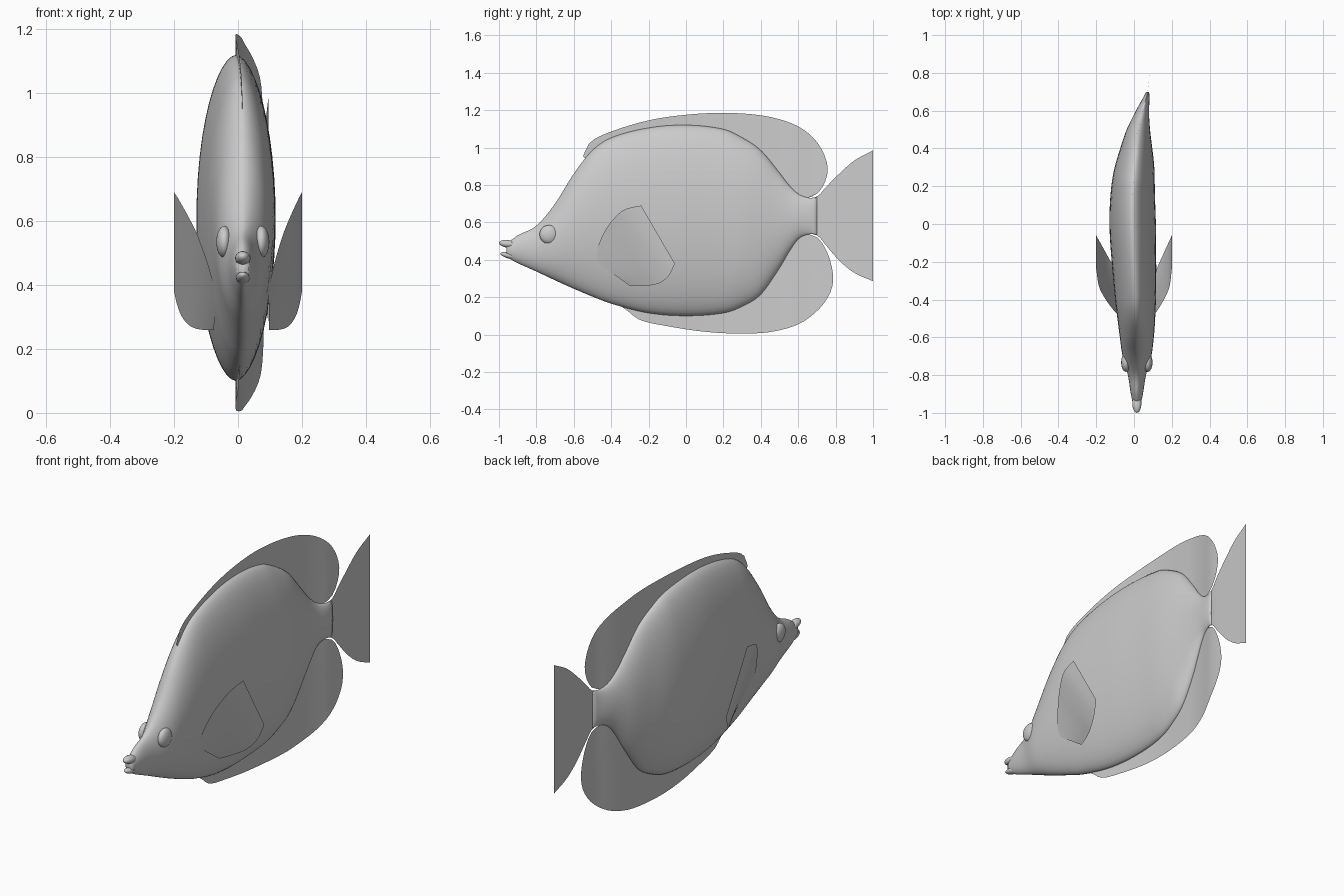
import bpy, bmesh, math

if "Cube" in bpy.data.objects:
    bpy.data.objects.remove(bpy.data.objects["Cube"])


def spline(keys, t):
    """Catmull-Rom style (Hermite) interpolation of rows (t, a, b, ...)."""
    t = max(keys[0][0], min(keys[-1][0], t))
    i = 0
    while i < len(keys) - 2 and t > keys[i + 1][0]:
        i += 1
    p, q = keys[i], keys[i + 1]
    o, r = keys[max(i - 1, 0)], keys[min(i + 2, len(keys) - 1)]
    h = q[0] - p[0]
    u = (t - p[0]) / h
    out = []
    for k in range(1, len(p)):
        m0 = (q[k] - o[k]) / (q[0] - o[0]) * h
        m1 = (r[k] - p[k]) / (r[0] - p[0]) * h
        out.append((2*u**3 - 3*u**2 + 1) * p[k] + (u**3 - 2*u**2 + u) * m0
                   + (3*u**2 - 2*u**3) * q[k] + (u**3 - u**2) * m1)
    return out


def sample(points, n):
    """Smooth path through points, n + 1 samples evenly spread by length."""
    keys, d = [], 0.0
    for i, p in enumerate(points):
        if i:
            d += math.dist(p, points[i - 1])
        keys.append((d, *p))
    return [spline(keys, d * i / n) for i in range(n + 1)]


def make(name, verts, faces):
    me = bpy.data.meshes.new(name)
    me.from_pydata(verts, [], faces)
    bm = bmesh.new()
    bm.from_mesh(me)
    bmesh.ops.recalc_face_normals(bm, faces=bm.faces)
    bm.to_mesh(me)
    bm.free()
    me.shade_smooth()
    ob = bpy.data.objects.new(name, me)
    bpy.context.collection.objects.link(ob)
    return ob


# Sideways bend of the swimming body: y, x
BEND = [(-1, .015), (-.6, .015), (-.4, .008), (0, -.007), (.2, -.005), (.4, .012),
        (.5, .023), (.6, .045), (.7, .072), (.85, .085), (1, .095)]
# Body stations: y, top z, bottom z, half width
BODY = [(-.96, .485, .415, .019), (-.9, .53, .382, .032), (-.8, .582, .337, .048),
        (-.7, .70, .29, .076), (-.6, .86, .245, .09), (-.5, .985, .203, .1),
        (-.4, 1.052, .165, .108), (-.2, 1.105, .115, .118), (0, 1.12, .10, .123),
        (.2, 1.098, .115, .115), (.3, 1.053, .15, .105), (.4, .985, .215, .085),
        (.5, .865, .355, .062), (.55, .80, .44, .048), (.6, .752, .51, .035),
        (.65, .732, .535, .022), (.7, .732, .535, .008)]


def bend(y):
    return spline(BEND, y)[0]


# Body: lens-shaped rings lofted along y
N, M = 96, 48
verts, faces = [], []
for i in range(N + 1):
    y = -.96 + 1.66 * i / N
    top, bot, w = spline(BODY, y)
    for j in range(M):
        a = 2 * math.pi * j / M
        c = math.cos(a)
        verts.append((bend(y) + w * math.copysign(abs(c) ** 1.12, c), y,
                      (top + bot) / 2 + (top - bot) / 2 * math.sin(a)))
for i in range(N):
    for j in range(M):
        k = (j + 1) % M
        faces.append((i*M + j, i*M + k, (i+1)*M + k, (i+1)*M + j))
faces += [tuple(range(M)), tuple(range(N*M, N*M + M))]
make("body", verts, faces)


# Eyes and lips
def ball(name, loc, size, tilt=0):
    bpy.ops.mesh.primitive_uv_sphere_add(segments=24, ring_count=14, radius=1,
                                         location=loc, rotation=(tilt, 0, 0))
    ob = bpy.context.object
    ob.name = name
    ob.scale = size
    bpy.ops.object.shade_smooth()


for side, s in (("left", 1), ("right", -1)):
    ball("eye_" + side, (.015 + s * .058, -.733, .535), (.025, .05, .05))
ball("upper_lip", (.015, -.95, .484), (.024, .05, .021), -.15)
ball("lower_lip", (.015, -.945, .422), (.021, .048, .016), -.25)


# Thin fins: a sheet stretched between two (y, z) paths, following the bend
def fin(name, outer, inner, n=48, rows=8):
    A, B = sample(outer, n), sample(inner, n)
    vs, fs = [], []
    for i in range(n + 1):
        for j in range(rows + 1):
            u = j / rows
            y = A[i][0] * (1 - u) + B[i][0] * u
            z = A[i][1] * (1 - u) + B[i][1] * u
            vs.append((bend(y), y, z))
    R = rows + 1
    for i in range(n):
        for j in range(rows):
            fs.append((i*R + j, i*R + j + 1, (i+1)*R + j + 1, (i+1)*R + j))
    make(name, vs, fs)


def body_edge(y0, y1, side, inset):
    ys = [y0 + (y1 - y0) * i / 24 for i in range(25)]
    return [(y, spline(BODY, y)[side] + inset) for y in ys]


fin("dorsal_fin",
    [(-.55, .955), (-.51, 1.03), (-.4, 1.085), (-.2, 1.145), (0, 1.175), (.2, 1.185),
     (.4, 1.172), (.55, 1.135), (.65, 1.08), (.72, 1.0), (.757, .9), (.745, .82),
     (.70, .752), (.64, .728)],
    body_edge(-.53, .63, 0, -.025))
fin("anal_fin",
    [(-.40, .175), (-.33, .14), (-.25, .08), (-.1, .045), (.1, .015), (.3, .005),
     (.46, .015), (.6, .055), (.7, .125), (.765, .21), (.787, .29), (.775, .38),
     (.74, .47), (.70, .52), (.64, .54)],
    body_edge(-.38, .63, 1, .025))
fin("tail_fin",
    [(.63, .728), (.7, .738), (.75, .79), (.82, .86), (.9, .93), (1, .985)],
    [(.63, .54), (.7, .53), (.75, .475), (.82, .395), (.9, .33), (1, .285)], 24, 12)

# Pectoral fins: curved fans flaring outwards, mirrored left and right (x, y, z)
FRONT = [(.084, -.48, .39), (.105, -.47, .47), (.135, -.43, .56), (.16, -.39, .615),
         (.187, -.33, .668), (.2, -.24, .69)]
BACK = [(.086, -.3, .26), (.12, -.22, .26), (.155, -.15, .272), (.18, -.10, .305),
        (.193, -.075, .345), (.2, -.06, .38)]
for side, s in (("left", 1), ("right", -1)):
    A, B = sample(FRONT, 16), sample(BACK, 16)
    vs, fs = [], []
    for a, b in zip(A, B):
        for j in range(9):
            u = j / 8
            x, y, z = (a[k] * (1 - u) + b[k] * u for k in range(3))
            vs.append((s * x + .1 * (.2 - x), y, z))
    for i in range(16):
        for j in range(8):
            fs.append((i*9 + j, i*9 + j + 1, i*9 + j + 10, i*9 + j + 9))
    make("pectoral_fin_" + side, vs, fs)
